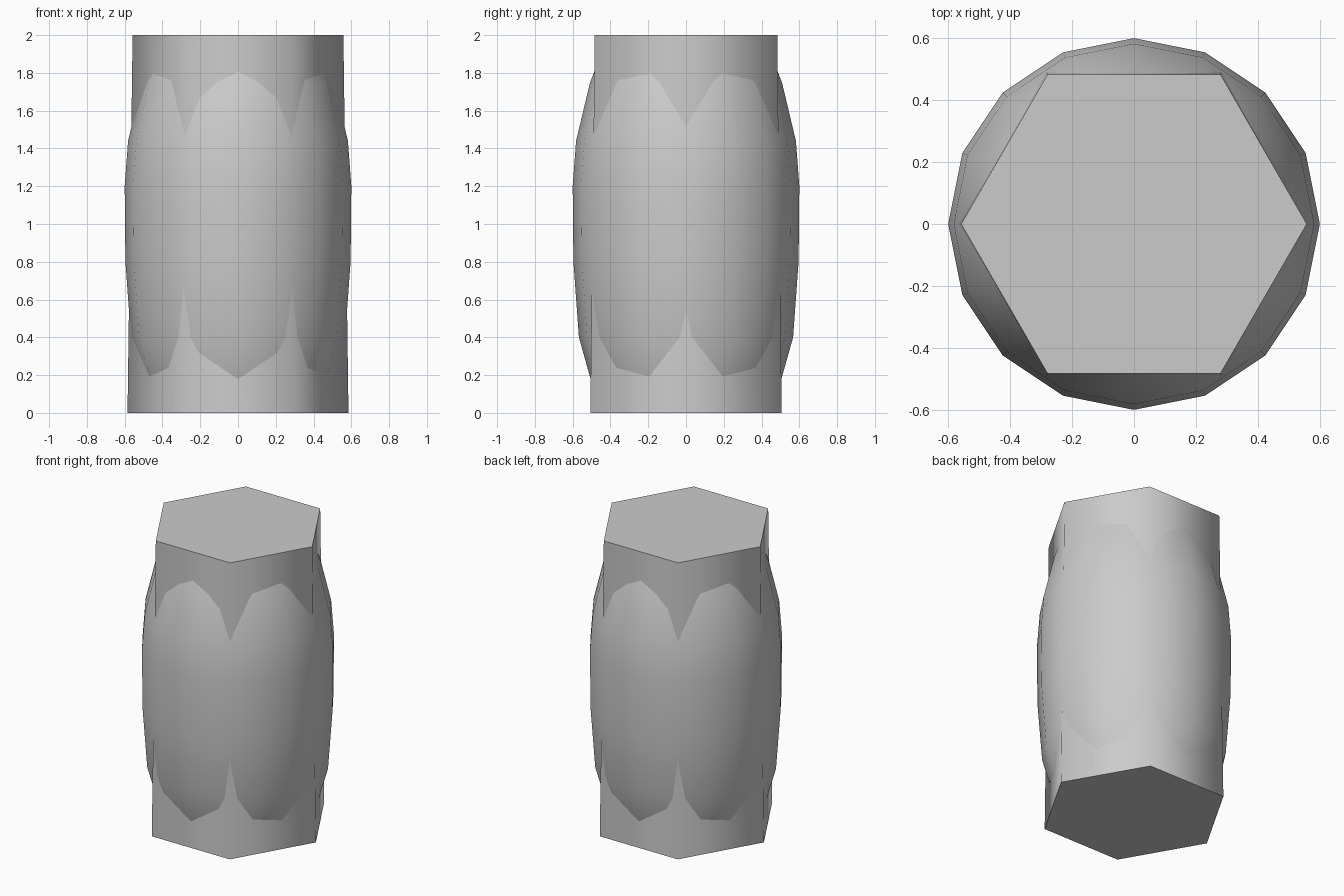
import bpy, bmesh
from math import cos, sin, pi, radians

if "Cube" in bpy.data.objects:
    bpy.data.objects.remove(bpy.data.objects["Cube"])


def lathe(name, profile, sides, limit):
    """Stack regular rings (radius, z), bridge them and cap both ends."""
    bm = bmesh.new()
    rings = [[bm.verts.new((r * cos(2 * pi * i / sides), r * sin(2 * pi * i / sides), z))
              for i in range(sides)] for r, z in profile]
    for low, high in zip(rings, rings[1:]):
        for i in range(sides):
            j = (i + 1) % sides
            bm.faces.new((low[i], low[j], high[j], high[i]))
    bm.faces.new(rings[0][::-1])
    bm.faces.new(rings[-1])
    mesh = bpy.data.meshes.new(name)
    bm.to_mesh(mesh)
    bm.free()
    obj = bpy.data.objects.new(name, mesh)
    bpy.context.collection.objects.link(obj)
    # Smooth sides, crisp caps
    bpy.ops.object.select_all(action='DESELECT')
    obj.select_set(True)
    bpy.context.view_layer.objects.active = obj
    bpy.ops.object.shade_smooth_by_angle(angle=radians(limit))
    return obj


# Slightly tapered hexagonal core
lathe("hexagonal_core", [(0.585, 0), (0.558, 2)], 6, 62)

# Sixteen-sided bulging barrel that breaks through the core's flats
lathe("barrel_body",
      [(0.44, 0.002), (0.508, 0.19), (0.567, 0.4), (0.596, 0.8), (0.6, 1.2),
       (0.582, 1.44), (0.508, 1.75), (0.41, 1.998)], 16, 50)
